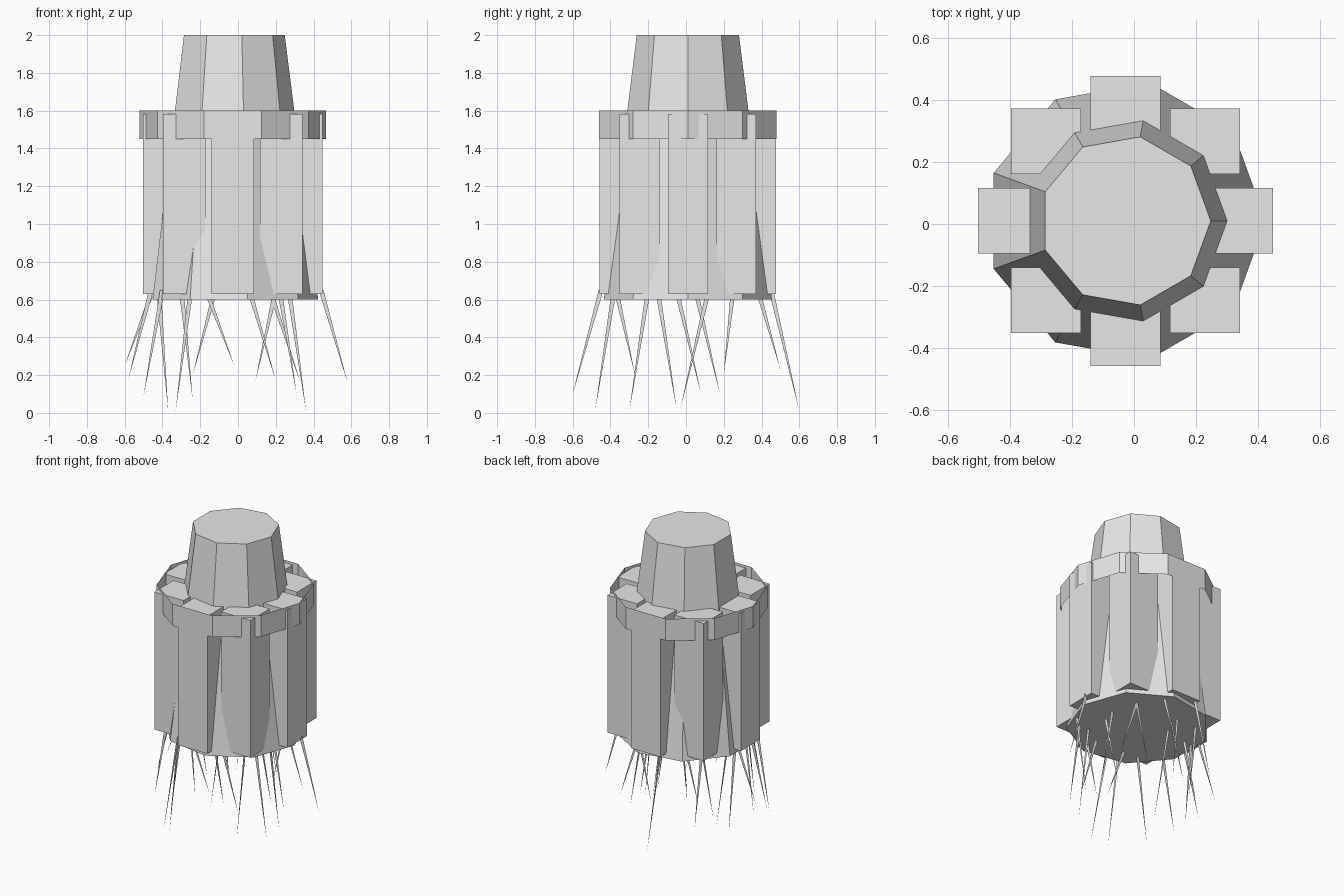
import bpy, math

if "Cube" in bpy.data.objects:
    bpy.data.objects.remove(bpy.data.objects["Cube"])

CX, CY = -0.0275, 0.01          # axis of the body
grey = bpy.data.materials.new("plain_grey")
grey.diffuse_color = (0.8, 0.8, 0.8, 1)
grey.use_nodes = True
grey.node_tree.nodes["Principled BSDF"].inputs["Base Color"].default_value = grey.diffuse_color


def finish(name):
    ob = bpy.context.object
    ob.name = name
    ob.data.materials.append(grey)
    return ob


# tapered nine-sided body, closed at both ends, one corner on +x
bpy.ops.mesh.primitive_cone_add(vertices=9, radius1=0.452, radius2=0.275, depth=1.4,
                                location=(CX, CY, 1.3), rotation=(0, 0, -math.pi / 2))
finish("tapered_body")

# eight upright square-set blocks around the body
for i in range(8):
    a = i * math.pi / 4
    bpy.ops.mesh.primitive_cube_add(
        size=1, location=(CX + 0.362 * math.cos(a), CY + 0.362 * math.sin(a), 1.107))
    bpy.context.object.scale = (0.225, 0.211, 0.953)
    finish(f"side_block_{i + 1}")

# thin open ten-sided band
bpy.ops.mesh.primitive_cylinder_add(vertices=10, radius=0.494, depth=0.15, end_fill_type='NOTHING',
                                    location=(CX, CY, 1.525), rotation=(0, 0, math.pi / 2))
finish("band")

# flat hanging spikes: (root, tip, tip height, offset across)
across_x = [(-0.45, -0.60, 0.25, 0.08), (-0.46, -0.58, 0.18, -0.06), (-0.40, -0.50, 0.09, -0.20),
            (-0.42, -0.37, 0.01, 0.06), (-0.25, -0.33, 0.01, -0.27), (-0.30, -0.24, 0.07, 0.25),
            (-0.17, -0.02, 0.25, -0.28), (-0.12, -0.24, 0.20, 0.20), (0.06, 0.20, 0.17, -0.28),
            (0.20, 0.09, 0.16, 0.25), (0.22, 0.31, 0.10, 0.06), (0.17, 0.33, 0.16, 0.25),
            (0.27, 0.36, 0.01, -0.20), (0.44, 0.58, 0.16, 0.06)]
across_y = [(-0.45, -0.60, 0.10, -0.15), (-0.38, -0.48, 0.02, -0.19), (-0.37, -0.27, 0.20, 0.08),
            (-0.20, -0.30, 0.01, 0.20), (-0.15, -0.05, 0.02, 0.35), (0.12, -0.03, 0.02, -0.19),
            (-0.05, 0.08, 0.10, 0.20), (0.05, 0.18, 0.10, -0.36), (0.25, 0.20, 0.21, -0.15),
            (0.38, 0.50, 0.23, 0.08), (0.45, 0.60, 0.01, -0.12)]


def spikes(name, rows, along_y):
    verts, faces = [], []
    for root, tip, z, off in rows:
        n = len(verts)
        for u, h in ((root - 0.013, 0.65), (root + 0.013, 0.65), (tip, z)):
            verts.append((off, u, h) if along_y else (u, off, h))
        faces.append((n, n + 1, n + 2))
    me = bpy.data.meshes.new(name)
    me.from_pydata(verts, [], faces)
    me.materials.append(grey)
    bpy.context.collection.objects.link(bpy.data.objects.new(name, me))


spikes("spikes_sideways", across_x, False)
spikes("spikes_lengthways", across_y, True)
